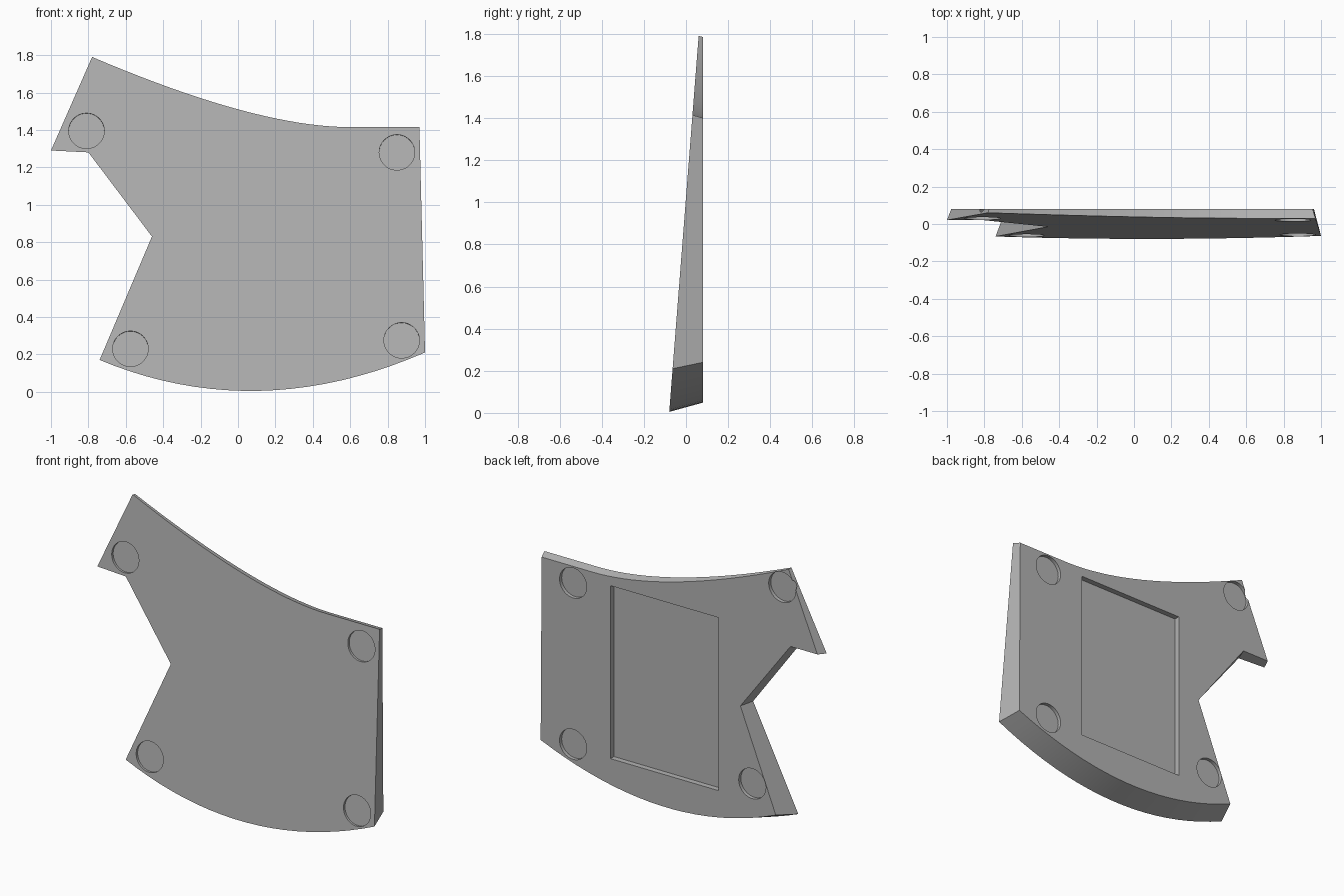
import bpy, bmesh, math
from mathutils import Vector, Matrix

cube = bpy.data.objects.get("Cube")
if cube:
    bpy.data.objects.remove(cube, do_unlink=True)

grey = bpy.data.materials.new("plain_grey")
grey.use_nodes = True
COLOUR = (0.45, 0.45, 0.45, 1)
grey.diffuse_color = COLOUR
grey.node_tree.nodes["Principled BSDF"].inputs["Base Color"].default_value = COLOUR

BACK_Y = 0.08
SLOPE = 0.14 / 1.79


def front_y(z):
    return -0.08 + SLOPE * z


def arc(a, c, b, steps=20):
    """Quadratic curve from a to b pulled towards c."""
    a, b, c = Vector(a), Vector(b), Vector(c)
    ts = [i / steps for i in range(steps + 1)]
    return [a * (1 - t) ** 2 + c * 2 * t * (1 - t) + b * t * t for t in ts]


def outline(bottom, right_top, top, left):
    return arc(*bottom) + [Vector(right_top)] + arc(*top) + [Vector(p) for p in left]


def new_object(name, bm):
    bmesh.ops.recalc_face_normals(bm, faces=bm.faces)
    mesh = bpy.data.meshes.new(name)
    bm.to_mesh(mesh)
    bm.free()
    mesh.materials.append(grey)
    obj = bpy.data.objects.new(name, mesh)
    bpy.context.collection.objects.link(obj)
    return obj


# Wedge panel: sloped front outline bridged to a slightly smaller flat back
front = outline(((-0.74, 0.17), (0.1, -0.18), (1.0, 0.21)), (0.97, 1.415),
                ((0.6, 1.415), (0.1, 1.415), (-0.78, 1.79)),
                [(-1.0, 1.29), (-0.8, 1.28), (-0.46, 0.83)])
back = outline(((-0.685, 0.205), (0.1, -0.125), (0.962, 0.24)), (0.955, 1.40),
               ((0.6, 1.40), (0.1, 1.40), (-0.775, 1.785)),
               [(-0.977, 1.30), (-0.788, 1.30), (-0.437, 0.83)])
bm = bmesh.new()
fv = [bm.verts.new((p.x, front_y(p.y), p.y)) for p in front]
bv = [bm.verts.new((p.x, BACK_Y, p.y)) for p in back]
bm.faces.new(fv)
bm.faces.new(bv[::-1])
for i in range(len(fv)):
    j = (i + 1) % len(fv)
    bm.faces.new((fv[j], fv[i], bv[i], bv[j]))
panel = new_object("wedge_panel", bm)


# Cutters
def disc_cutter(name, x, y, z, depth, tilt=0):
    bm = bmesh.new()
    bmesh.ops.create_cone(
        bm, cap_ends=True, segments=48, radius1=0.095, radius2=0.095, depth=2 * depth,
        matrix=Matrix.Translation((x, y, z)) @ Matrix.Rotation(math.pi / 2 - tilt, 4, "X"))
    return new_object(name, bm)


cutters = []
for x, z in [(0.735, 1.295), (-0.73, 1.66), (-0.52, 0.36), (0.735, 0.273)]:
    cutters.append(disc_cutter("back_hole_cutter", x, BACK_Y, z, 0.022))
for x, z in [(0.85, 1.28), (-0.81, 1.395), (-0.575, 0.23), (0.875, 0.275)]:
    cutters.append(disc_cutter("front_recess_cutter", x, front_y(z), z, 0.015,
                               math.atan(SLOPE)))

# Rectangular pocket in the back
bm = bmesh.new()
bmesh.ops.create_cube(bm, size=1, matrix=Matrix.Translation((0.095, BACK_Y, 0.8))
                      @ Matrix.Diagonal((0.755, 0.07, 1.095, 1)))
cutters.append(new_object("back_pocket_cutter", bm))

for c in cutters:
    c.hide_render = True
    mod = panel.modifiers.new(c.name, "BOOLEAN")
    mod.operation = "DIFFERENCE"
    mod.solver = "EXACT"
    mod.object = c

# Bake the cuts and drop the cutters
deps = bpy.context.evaluated_depsgraph_get()
deps.update()
baked = bpy.data.meshes.new_from_object(panel.evaluated_get(deps))
panel.modifiers.clear()
panel.data = baked
for c in cutters:
    bpy.data.objects.remove(c, do_unlink=True)

bpy.ops.object.select_all(action="DESELECT")
panel.select_set(True)
bpy.context.view_layer.objects.active = panel
bpy.ops.object.shade_smooth_by_angle(angle=math.radians(25))
